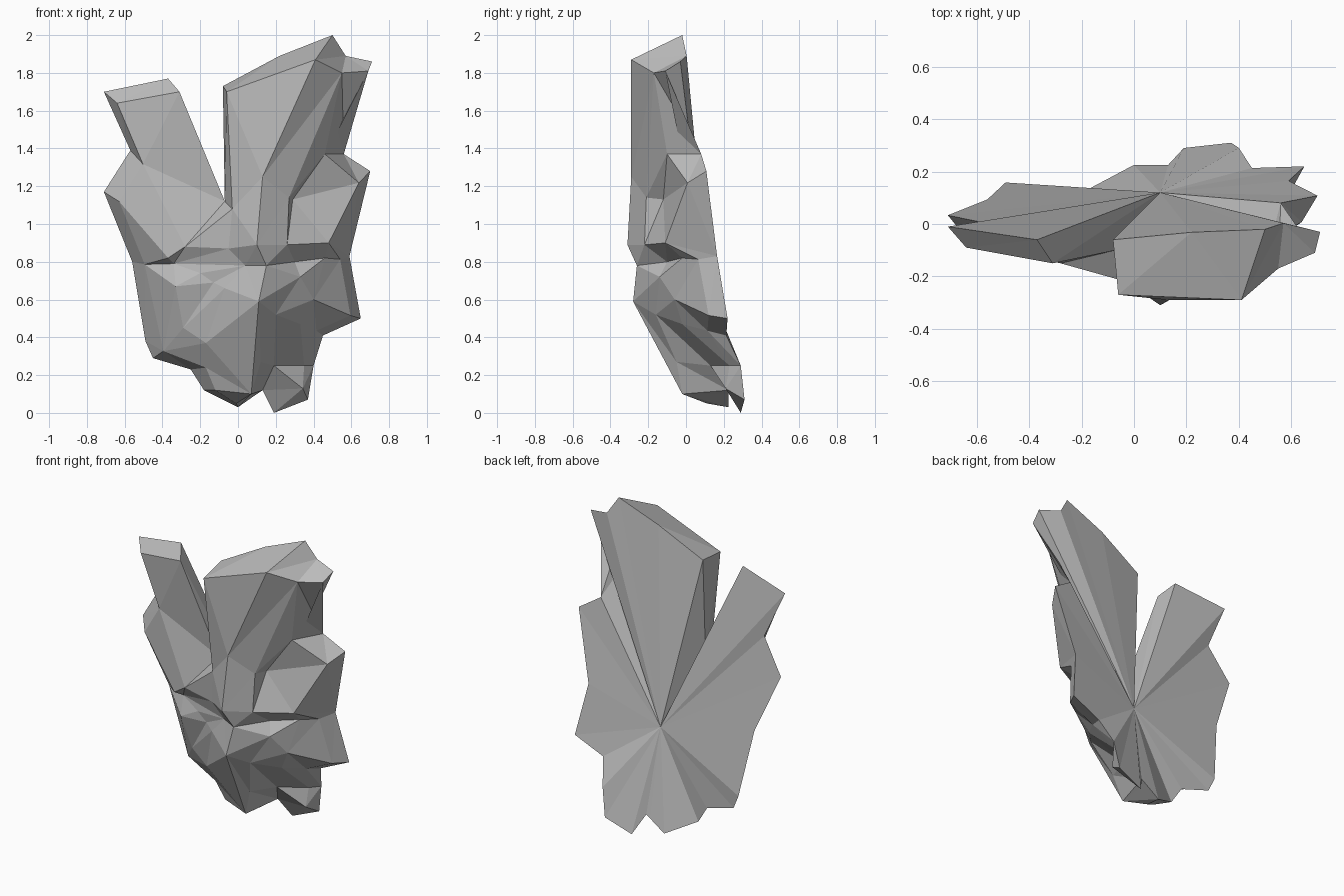
import bpy
import bmesh
from mathutils import Vector
from mathutils.geometry import delaunay_2d_cdt

cube = bpy.data.objects.get("Cube")
if cube:
    bpy.data.objects.remove(cube, do_unlink=True)

hub = Vector((.1, .12, .66))
points = []
edges = []


def front(x, y, z):
    """Add a point of the carved relief and return its index."""
    points.append(Vector((x, y, z)))
    return len(points) - 1


def rim(x, z):
    """Add a rim point on the leaning back sheet."""
    lean = .1 if x > 0 else .03
    return front(x, .23 - .15 * z + lean * x, z)


def bevel(index):
    """Add the front edge of the rim wall: inset towards the hub and raised."""
    inset = points[index].lerp(hub, .1)
    return front(inset.x, points[index].y - .1, inset.z)


def ridge(*chain):
    """Keep a line of points as a sharp chain of edges."""
    edges.extend(zip(chain, chain[1:]))


# Right ear
temple = rim(-.71, 1.17)
ear_notch = rim(-.57, 1.39)
ear_tip = front(-.71, -.01, 1.7)
ear_top = front(-.37, -.06, 1.77)
ear_inner = front(-.31, -.15, 1.7)
ear_root = front(-.07, -.1, 1.12)
right_ear = [temple, ear_notch, ear_tip, ear_top, ear_inner, ear_root]
ridge(bevel(ear_notch), front(-.64, -.09, 1.64), ear_inner)

# Tall crest
crest_back = front(-.08, -.06, 1.73)
crest_peak = rim(.5, 2)
crest_notch = rim(.57, 1.89)
crest_tip = front(.71, -.03, 1.86)
crest_side = front(.69, -.11, 1.81)
crest_root = rim(.56, 1.37)
crest = [crest_back, rim(.22, 1.89), crest_peak, crest_notch, crest_tip, crest_side, crest_root]
crest_corner = front(-.06, -.27, 1.7)
crest_front = front(.41, -.29, 1.87)
crest_step = front(.55, -.17, 1.8)
ridge(crest_corner, crest_front, crest_step, crest_side)

# Left ear and jaw
left_ear_tip = rim(.7, 1.28)
left_temple = rim(.59, .83)
jaw_corner = rim(.65, .5)
jaw_root = rim(.45, .41)
left_side = [left_ear_tip, left_temple, jaw_corner, jaw_root]
left_ear_corner = front(.46, -.1, 1.37)
ridge(front(.29, -.12, 1.13), left_ear_corner, bevel(left_ear_tip))
ridge(crest_step, left_ear_corner, crest_root)

# Brows, with the crest ridges running down into them
brow_middle = front(.1, -.31, .89)
right_brow_peak = front(-.28, -.15, .88)
right_brow = front(-.05, -.2, .87)
left_brow = front(.26, -.22, .89)
ridge(front(-.37, -.13, .82), right_brow_peak, right_brow, brow_middle,
      left_brow, front(.48, -.11, .9), bevel(left_temple))
ridge(ear_root, right_brow_peak)
ridge(crest_corner, front(-.03, -.22, 1.08), right_brow)
ridge(crest_front, front(.13, -.29, 1.25), brow_middle)
ridge(crest_step, front(.27, -.21, 1.14), left_brow)

# Hollow line under the brows
ridge(front(-.34, -.08, .79), front(.04, -.2, .78), front(.15, -.26, .78),
      front(.3, -.1, .8), front(.46, -.02, .82))

# Muzzle and eyes
muzzle_right = front(-.07, -.17, .66)
nose = front(.11, -.28, .59)
muzzle_left = front(.2, -.16, .52)
tusk_root = front(.33, -.02, .47)
left_cheek = front(.4, -.06, .6)
right_cheek = front(-.33, -.12, .67)
right_lid = front(-.13, -.14, .69)
ridge(right_cheek, right_lid, muzzle_right, nose, muzzle_left, tusk_root, left_cheek)
ridge(right_lid, front(-.2, -.13, .74))
ridge(left_cheek, front(.33, -.14, .72))
ridge(left_cheek, bevel(jaw_corner), bevel(jaw_root), tusk_root)

# Tusk on the left of the chin
tusk_side = front(.4, .29, .25)
tusk_outer = front(.37, .31, .07)
tusk_inner = front(.19, .29, 0)
tusk_gap = rim(.13, .12)
tusk = [tusk_side, tusk_outer, tusk_inner, tusk_gap]
ridge(tusk_root, front(.19, .13, .25), front(.35, .23, .25), bevel(tusk_outer))

# Chin and beard
chin_tip = rim(0, .03)
chin_side = front(-.18, .13, .12)
chin = [rim(.1, .1), chin_tip, chin_side]
beard_right = front(-.12, .04, .12)
beard_left = front(.07, -.02, .1)
ridge(nose, beard_left, front(-.01, .11, .05), beard_right, beard_left)
ridge(muzzle_left, front(.12, -.05, .27))

# Right cheek and jaw
jaw = front(-.45, .15, .29)
jaw_side = rim(-.56, .8)
right_side = [front(-.25, .14, .23), jaw, rim(-.49, .38), jaw_side]
fold_root = front(-.17, .01, .24)
ridge(muzzle_right, front(-.17, -.08, .37), fold_root)
ridge(bevel(temple), bevel(jaw_side), bevel(jaw), fold_root)
ridge(right_cheek, front(-.29, -.06, .45))

# Closed rim, then the triangulated front relief
outline = right_ear + crest + left_side + tusk + chin + right_side
ridge(*outline, outline[0])
flat, _, triangles, origins, *_ = delaunay_2d_cdt(
    [Vector((p.x, p.z)) for p in points], edges, [], 1, 1e-5)
bm = bmesh.new()
verts = [bm.verts.new(points[origin[0]]) for origin in origins]
for triangle in triangles:
    bm.faces.new([verts[i] for i in triangle])

# Back: a fan of folds from the hub to the rim
rim_edges = [e for e in bm.edges if e.is_boundary]
centre = bm.verts.new(hub)
for edge in rim_edges:
    bm.faces.new((*edge.verts, centre))
bmesh.ops.recalc_face_normals(bm, faces=bm.faces)

mesh = bpy.data.meshes.new("carved_mask")
bm.to_mesh(mesh)
bm.free()
mask = bpy.data.objects.new("carved_mask", mesh)
bpy.context.collection.objects.link(mask)

# Plain grey stone
grey = (.5, .5, .5, 1)
stone = bpy.data.materials.new("grey_stone")
stone.use_nodes = True
stone.diffuse_color = grey
stone.node_tree.nodes["Principled BSDF"].inputs["Base Color"].default_value = grey
mesh.materials.append(stone)
